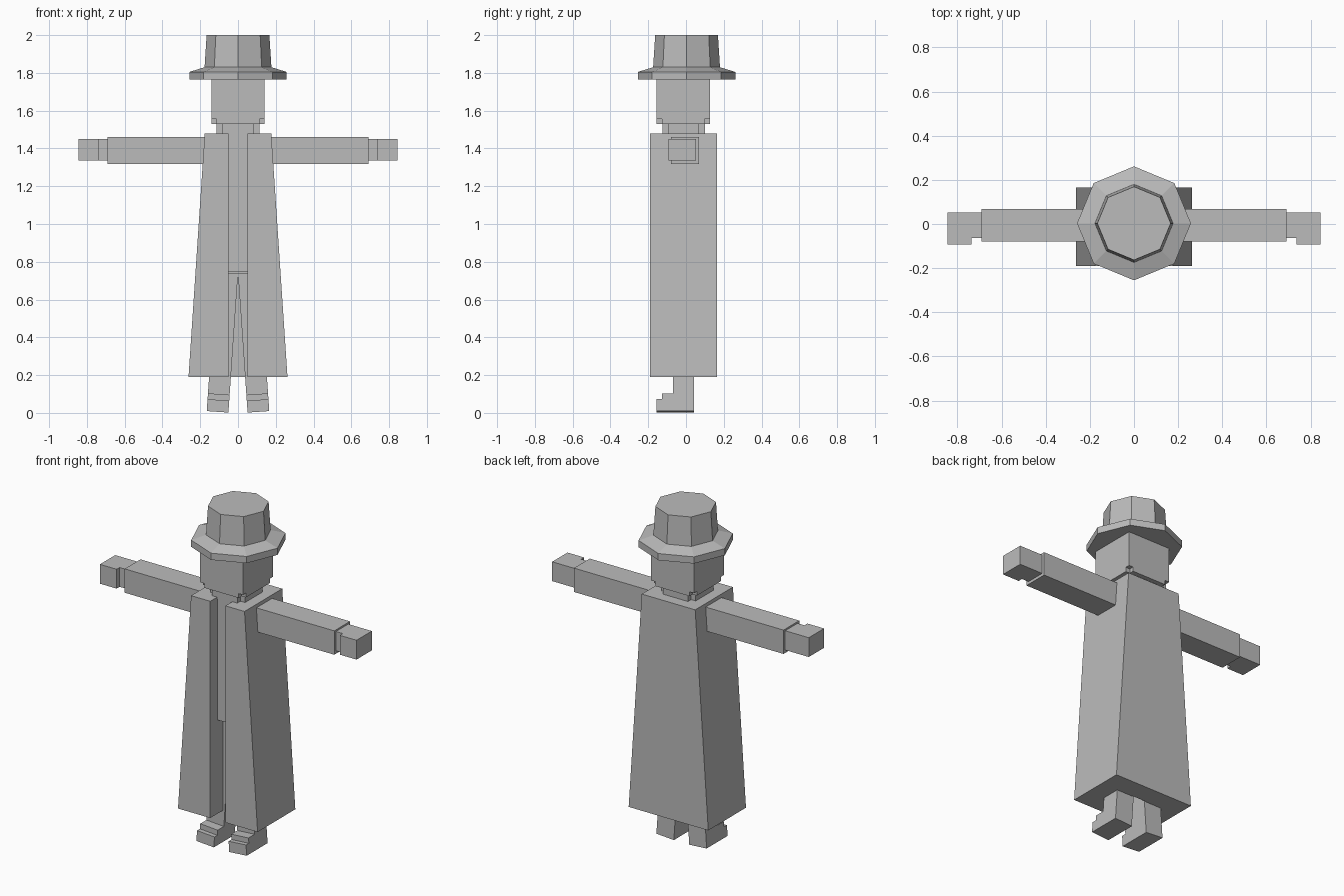
import bpy, bmesh, math
from mathutils import Matrix, Vector

if "Cube" in bpy.data.objects:
    bpy.data.objects.remove(bpy.data.objects["Cube"])

grey = bpy.data.materials.new("plain grey")
grey.diffuse_color = (0.5, 0.5, 0.5, 1)
grey.use_nodes = True
grey.node_tree.nodes["Principled BSDF"].inputs["Base Color"].default_value = grey.diffuse_color


def loft(name, rings, matrix=None):
    """Closed solid through matching rings of points, capped at both ends."""
    bm = bmesh.new()
    loops = [[bm.verts.new(p) for p in ring] for ring in rings]
    n = len(loops[0])
    for a, b in zip(loops, loops[1:]):
        for i in range(n):
            j = (i + 1) % n
            bm.faces.new((a[i], a[j], b[j], b[i]))
    bm.faces.new(loops[0][::-1])
    bm.faces.new(loops[-1])
    if matrix:
        bm.transform(matrix)
    bmesh.ops.recalc_face_normals(bm, faces=bm.faces)
    mesh = bpy.data.meshes.new(name)
    bm.to_mesh(mesh)
    bm.free()
    mesh.materials.append(grey)
    obj = bpy.data.objects.new(name, mesh)
    bpy.context.collection.objects.link(obj)
    return obj


def prism(name, outline, z0, z1):
    return loft(name, [[(x, y, z) for x, y in outline] for z in (z0, z1)])


def box(name, x0, x1, y0, y1, z0, z1):
    return prism(name, [(x0, y0), (x1, y0), (x1, y1), (x0, y1)], z0, z1)


def notched(x, y0, y1, c):
    """Rectangle outline with a square bite out of each corner."""
    return [(-x + c, y0), (x - c, y0), (x - c, y0 + c), (x, y0 + c),
            (x, y1 - c), (x - c, y1 - c), (x - c, y1), (-x + c, y1),
            (-x + c, y1 - c), (-x, y1 - c), (-x, y0 + c), (-x + c, y0 + c)]


def octagon(r, z):
    return [(r * math.cos(i * math.pi / 4), r * math.sin(i * math.pi / 4) + 0.003, z)
            for i in range(8)]


# Long coat, flaring sideways, with a straight open slot down the front
def coat_ring(w, z):
    s, front, back, deep = 0.05, -0.19, 0.165, 0.045
    return [(-w, front, z), (-s, front, z), (-s, deep, z), (s, deep, z),
            (s, front, z), (w, front, z), (w, back, z), (-w, back, z)]


loft("coat", [coat_ring(0.262, 0.19), coat_ring(0.176, 1.48)])

# Torso seen through the slot
box("torso", -0.11, 0.11, -0.122, 0.09, 0.748, 1.478)

# Neck and head, with small bites out of the lower corners
prism("neck_base", notched(0.113, -0.125, 0.10, 0.03), 1.47, 1.50)
prism("neck", notched(0.113, -0.125, 0.10, 0.03), 1.50, 1.53)
prism("jaw", notched(0.141, -0.155, 0.127, 0.028), 1.53, 1.556)
box("head", -0.141, 0.141, -0.155, 0.127, 1.556, 1.775)

# Eight-sided hat
loft("hat_brim", [octagon(0.258, 1.765), octagon(0.258, 1.805), octagon(0.177, 1.83)])
loft("hat_crown", [octagon(0.177, 1.83), octagon(0.166, 2.0)])

# Side profile of leg and stepped shoe, as (y, z) measured down from the hip
leg_profile = [(0.042, 0), (0.042, -0.737), (-0.155, -0.737), (-0.155, -0.674),
               (-0.128, -0.674), (-0.128, -0.643), (-0.07, -0.643), (-0.07, 0)]

for side, s in (("left", -1), ("right", 1)):
    mirror = Matrix.Diagonal((s, 1, 1, 1))
    # Leg, swung slightly outward from the hip
    swing = mirror @ Matrix.Translation(Vector((0, 0, 0.737))) @ Matrix.Rotation(
        -math.radians(3.95), 4, 'Y')
    loft(side + "_leg", [[(x, y, z) for y, z in leg_profile] for x in (0, 0.115)], swing)
    # Sleeve
    box(side + "_sleeve", *sorted((s * 0.10, s * 0.69)), -0.08, 0.068, 1.318, 1.46)
    # Hand, with the palm wider toward the front
    hand = [(0.67, -0.064), (0.735, -0.064), (0.735, -0.092),
            (0.845, -0.092), (0.845, 0.052), (0.67, 0.052)]
    prism(side + "_hand", [(s * x, y) for x, y in hand], 1.335, 1.45)
